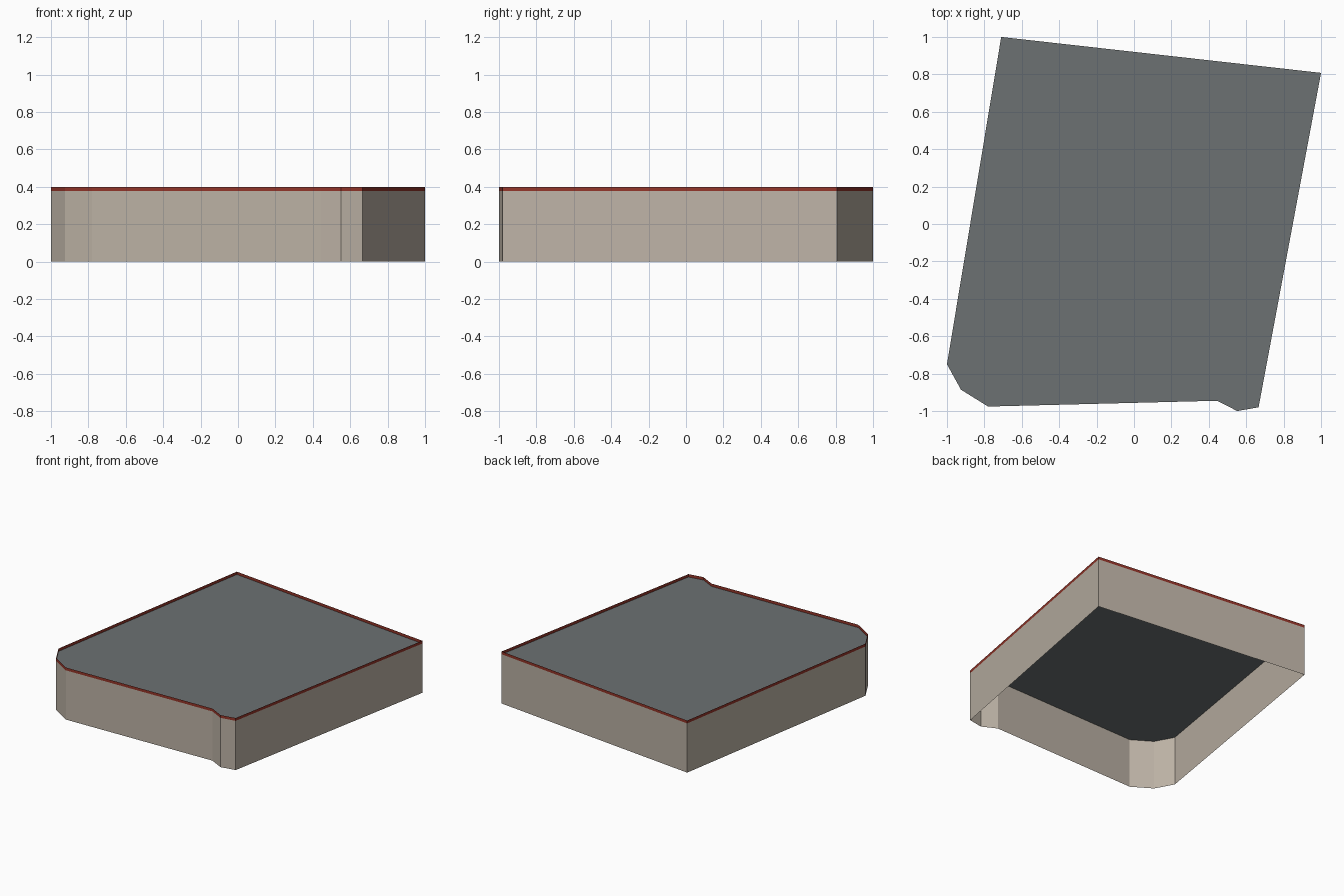
import bpy
import bmesh

cube = bpy.data.objects.get("Cube")
if cube:
    bpy.data.objects.remove(cube, do_unlink=True)

# Building footprint, counter-clockwise seen from above
FOOTPRINT = [(-0.71, 1), (-1, -0.75), (-0.925, -0.886), (-0.78, -0.976),
             (0.444, -0.945), (0.552, -1), (0.666, -0.98), (1, 0.808)]
ROOF_Z, TOP_Z = 0.378, 0.4


def material(name, color):
    mat = bpy.data.materials.new(name)
    mat.use_nodes = True
    mat.diffuse_color = (*color, 1)
    bsdf = mat.node_tree.nodes["Principled BSDF"]
    bsdf.inputs["Base Color"].default_value = (*color, 1)
    return mat


def part(name, mat, z, top=None):
    """Flat footprint at z, or an open band of walls from z up to top."""
    bm = bmesh.new()
    low = [bm.verts.new((x, y, z)) for x, y in FOOTPRINT]
    if top is None:
        bm.faces.new(low)
    else:
        high = [bm.verts.new((x, y, top)) for x, y in FOOTPRINT]
        for i in range(len(low)):
            j = (i + 1) % len(low)
            bm.faces.new((low[i], low[j], high[j], high[i]))
    mesh = bpy.data.meshes.new(name)
    bm.to_mesh(mesh)
    bm.free()
    mesh.materials.append(mat)
    obj = bpy.data.objects.new(name, mesh)
    bpy.context.collection.objects.link(obj)
    return obj


# Open-bottomed walls, thin parapet band and recessed flat roof
part("walls", material("beige plaster", (0.51, 0.45, 0.38)), 0, ROOF_Z)
part("parapet", material("brick red", (0.29, 0.035, 0.022)), ROOF_Z, TOP_Z)
part("roof", material("slate grey", (0.15, 0.165, 0.168)), ROOF_Z)
